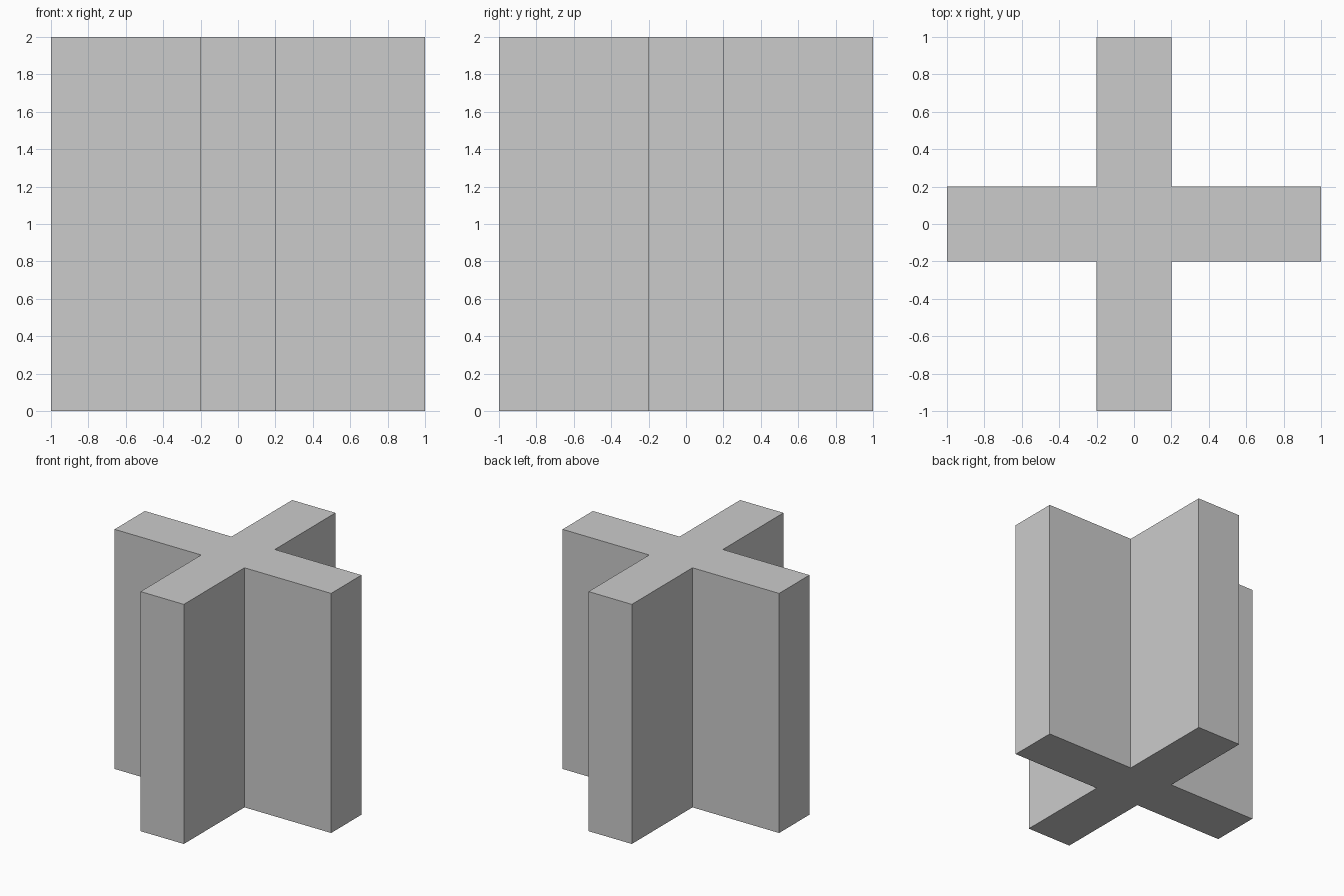
import bpy
import bmesh

if "Cube" in bpy.data.objects:
    bpy.data.objects.remove(bpy.data.objects["Cube"])

HALF = 1.0     # arm reach from the centre
ARM = 0.2      # half thickness of each arm
HEIGHT = 2.0

# Plus-shaped outline: one arm's three corners, turned by quarter steps
outline = []
x_y = [(HALF, -ARM), (HALF, ARM), (ARM, ARM)]
for _ in range(4):
    outline += x_y
    x_y = [(-y, x) for x, y in x_y]

# Extrude the outline into a solid cross-shaped column
bm = bmesh.new()
base = bm.faces.new([bm.verts.new((x, y, 0)) for x, y in outline])
top = bmesh.ops.extrude_face_region(bm, geom=[base], use_keep_orig=True)
top_verts = [g for g in top["geom"] if isinstance(g, bmesh.types.BMVert)]
bmesh.ops.translate(bm, verts=top_verts, vec=(0, 0, HEIGHT))
bmesh.ops.recalc_face_normals(bm, faces=bm.faces)

mesh = bpy.data.meshes.new("cross_column")
bm.to_mesh(mesh)
bm.free()
column = bpy.data.objects.new("cross_column", mesh)
bpy.context.collection.objects.link(column)
